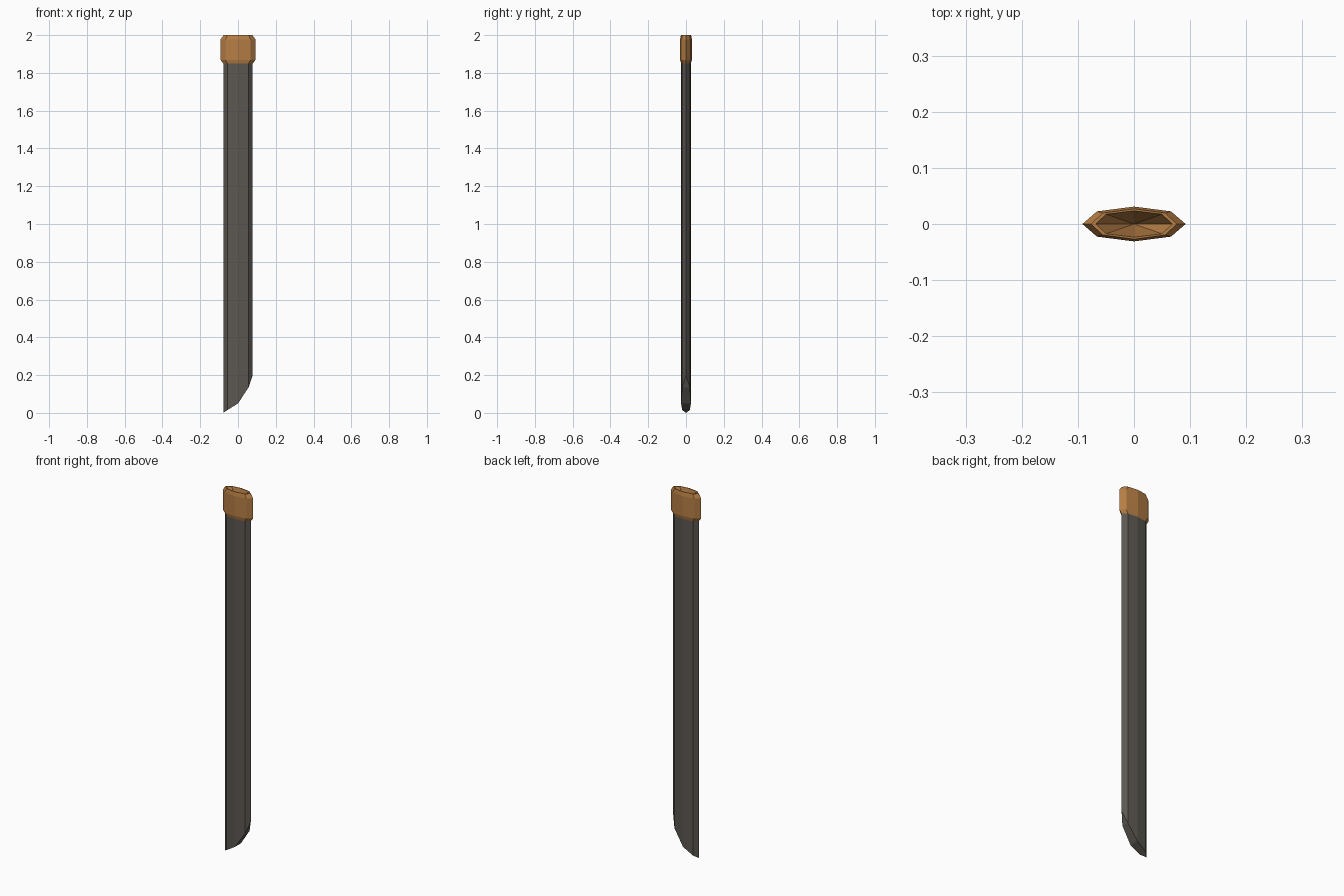
import bpy, bmesh

if "Cube" in bpy.data.objects:
    bpy.data.objects.remove(bpy.data.objects["Cube"])


def material(name, rgb):
    m = bpy.data.materials.new(name)
    m.diffuse_color = (*rgb, 1)
    m.use_nodes = True
    m.node_tree.nodes["Principled BSDF"].inputs["Base Color"].default_value = m.diffuse_color
    return m


def section(a, b, c, d):
    """Flattened eight-sided outline: end tip a, shoulder (b, c), middle d."""
    return [(a, 0), (b, c), (0, d), (-b, c), (-a, 0), (-b, -c), (0, -d), (b, -c)]


def loft(name, rings, mat):
    bm = bmesh.new()
    loops = [[bm.verts.new(p) for p in ring] for ring in rings]
    for lo, hi in zip(loops, loops[1:]):
        for i in range(8):
            j = (i + 1) % 8
            bm.faces.new((lo[i], lo[j], hi[j], hi[i]))
    # end caps as strips across the width, so the slanted tip stays clean
    for v, flip in ((loops[0], True), (loops[-1], False)):
        for idx in ((0, 1, 7), (1, 2, 6, 7), (2, 3, 5, 6), (3, 4, 5)):
            f = [v[i] for i in idx]
            bm.faces.new(f[::-1] if flip else f)
    finish(bm, name, mat)


def finish(bm, name, mat):
    bmesh.ops.recalc_face_normals(bm, faces=bm.faces)
    me = bpy.data.meshes.new(name)
    bm.to_mesh(me)
    bm.free()
    me.materials.append(mat)
    bpy.context.collection.objects.link(bpy.data.objects.new(name, me))


leather = material("dark grey leather", (0.105, 0.095, 0.082))
wood = material("warm brown wood", (0.47, 0.21, 0.06))

# Sheath body with a curved slanted tip
body = section(0.078, 0.056, 0.020, 0.026)
tip = {0.078: 0.20, 0.056: 0.135, 0: 0.05, -0.056: 0.015, -0.078: 0.0}
loft("sheath_body", [[(x, y, tip[x]) for x, y in body],
                     [(x, y, 1.87) for x, y in body]], leather)

# Collar: chamfered band, rim, then a cavity tapering to a point
outer = section(0.092, 0.066, 0.0225, 0.031)
rim = section(0.076, 0.056, 0.0195, 0.027)
mouth = section(0.068, 0.050, 0.0175, 0.0235)
bm = bmesh.new()
loops = [[bm.verts.new((x, y, z)) for x, y in ring] for ring, z in
         ((body, 1.85), (outer, 1.868), (outer, 1.978), (rim, 2.0), (mouth, 2.0))]
for lo, hi in zip(loops, loops[1:]):
    for i in range(8):
        j = (i + 1) % 8
        bm.faces.new((lo[i], lo[j], hi[j], hi[i]))
bottom = bm.verts.new((0, 0, 1.89))
for i in range(8):
    bm.faces.new((loops[-1][i], loops[-1][(i + 1) % 8], bottom))
bm.faces.new(loops[0][::-1])
finish(bm, "collar", wood)
